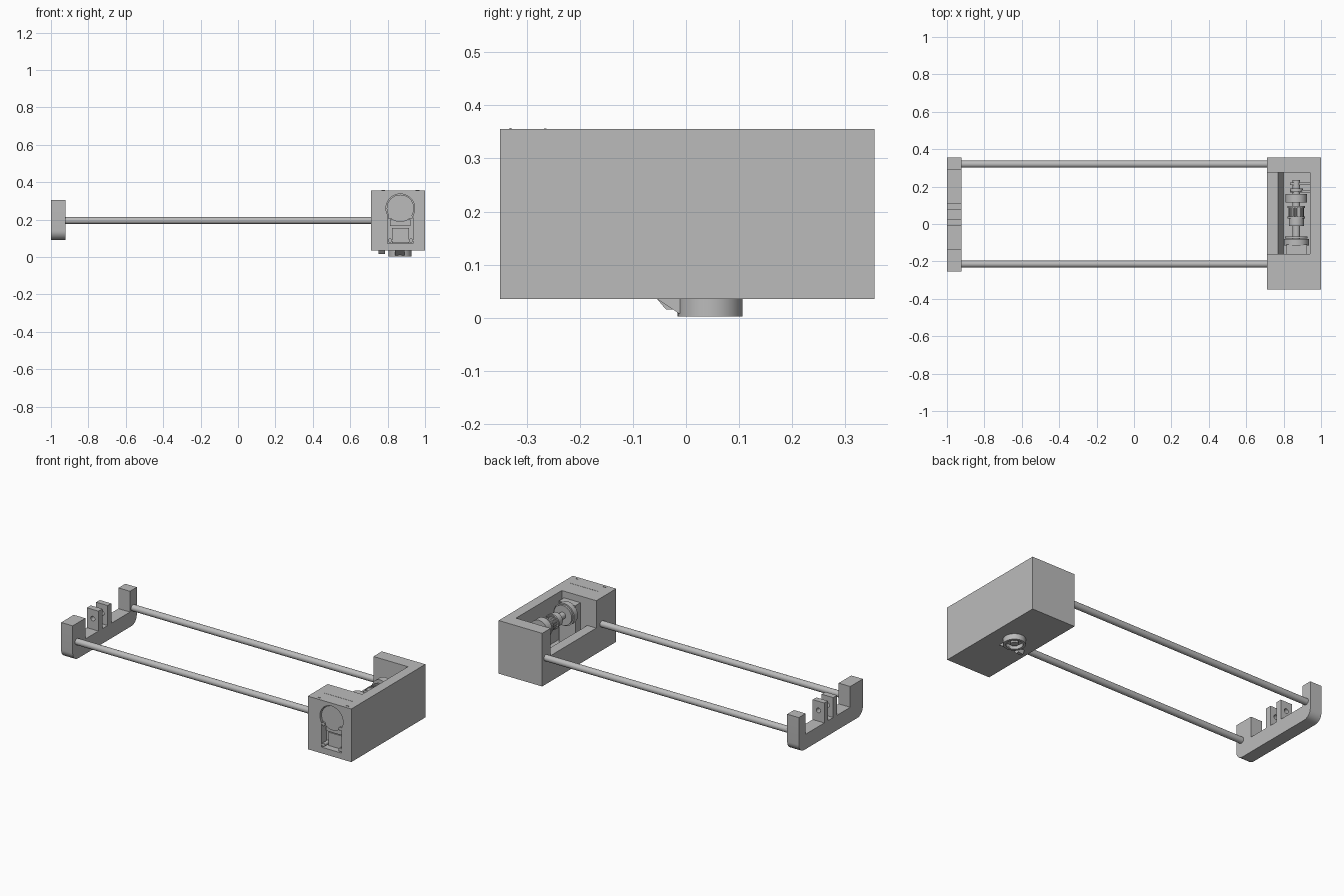
import bpy, bmesh, math
from mathutils import Vector

cube = bpy.data.objects.get("Cube")
if cube:
    bpy.data.objects.remove(cube, do_unlink=True)

grey = bpy.data.materials.new("plain_grey")
grey.use_nodes = True
grey.diffuse_color = (0.5, 0.5, 0.5, 1)
bsdf = next(n for n in grey.node_tree.nodes if n.type == 'BSDF_PRINCIPLED')
bsdf.inputs["Base Color"].default_value = grey.diffuse_color
bsdf.inputs["Roughness"].default_value = 0.6


def finish(name, bm):
    bmesh.ops.recalc_face_normals(bm, faces=bm.faces)
    mesh = bpy.data.meshes.new(name)
    bm.to_mesh(mesh)
    bm.free()
    mesh.materials.append(grey)
    ob = bpy.data.objects.new(name, mesh)
    bpy.context.collection.objects.link(ob)
    return ob


def smooth(ob):
    bpy.ops.object.select_all(action='DESELECT')
    ob.select_set(True)
    bpy.context.view_layer.objects.active = ob
    bpy.ops.object.shade_smooth_by_angle(angle=math.radians(35))
    return ob


def prism(name, profile, axis, lo, hi):
    """Extrude a 2D profile along an axis; profile uses the other two axes in order."""
    def place(p, d):
        v = list(p)
        v.insert("xyz".index(axis), d)
        return Vector(v)
    bm = bmesh.new()
    face = bm.faces.new([bm.verts.new(place(p, lo)) for p in profile])
    new = bmesh.ops.extrude_face_region(bm, geom=[face])["geom"]
    shift = place((0, 0), hi - lo)
    bmesh.ops.translate(bm, verts=[g for g in new if isinstance(g, bmesh.types.BMVert)], vec=shift)
    return finish(name, bm)


def box(name, x, y, z):
    return prism(name, [(x[0], y[0]), (x[1], y[0]), (x[1], y[1]), (x[0], y[1])], "z", *z)


def arc(cx, cy, r, start, end, n):
    angles = [math.radians(start + (end - start) * i / n) for i in range(n + 1)]
    return [(cx + r * math.cos(a), cy + r * math.sin(a)) for a in angles]


def rod(name, axis, centre, r, lo, hi, n=32):
    return smooth(prism(name, arc(*centre, r, 0, 360 * (n - 1) / n, n - 1), axis, lo, hi))


def cut(ob, cutter):
    cutter.hide_render = True
    mod = ob.modifiers.new("cut", 'BOOLEAN')
    mod.operation, mod.solver, mod.object = 'DIFFERENCE', 'EXACT', cutter
    bpy.context.view_layer.objects.active = ob
    bpy.ops.object.modifier_apply(modifier=mod.name)
    bpy.data.objects.remove(cutter, do_unlink=True)


CX, AXLE = 0.868, 0.26

# Housing with a tray-like cavity open at the top and inner side
housing = box("housing", (0.71, 1.0), (-0.35, 0.355), (0.035, 0.355))
cut(housing, prism("cavity_cutter", [(0.6, 0.19), (0.77, 0.19), (0.80, 0.07), (0.94, 0.07),
                                     (0.94, 0.45), (0.6, 0.45)], "y", -0.16, 0.275))
# Arched motor pocket in the front face
pocket = [(0.80, 0.072), (0.936, 0.072)] + arc(CX, AXLE, 0.077, -28, 208, 24)
cut(housing, prism("pocket_cutter", pocket, "y", -0.5, -0.30))
smooth(housing)

# Motor seen in the pocket
rod("motor_end", "y", (CX, AXLE), 0.073, -0.34, -0.29)
box("motor_bar", (CX - 0.055, CX + 0.055), (-0.325, -0.29), (0.165, 0.20))
box("motor_lower_body", (CX - 0.045, CX + 0.045), (-0.315, -0.29), (0.075, 0.155))
for sx in (-1, 1):
    for z in (0.088, 0.213):
        rod("pocket_screw", "y", (CX + sx * 0.056, z), 0.011, -0.348, -0.29, 12)
    box("top_corner_mark", (CX + sx * 0.092 - 0.01, CX + sx * 0.092 + 0.01),
        (-0.332, -0.328), (0.35, 0.357))
box("top_seam_mark", (0.765, 0.955), (-0.267, -0.263), (0.35, 0.356))

# Drive train along the cavity: name, radius, y start, y end
for name, r, lo, hi in [("gearbox_flange", 0.067, -0.115, -0.08), ("gearbox_step", 0.06, -0.078, -0.066),
                        ("drive_shaft", 0.02, -0.16, 0.235), ("coupling", 0.04, -0.01, 0.03),
                        ("pulley_inner_rim", 0.046, 0.03, 0.04), ("pulley_hub", 0.036, 0.04, 0.085),
                        ("pulley_outer_rim", 0.046, 0.085, 0.095), ("bearing_disc", 0.057, 0.115, 0.16),
                        ("end_collar", 0.035, 0.175, 0.19)]:
    rod(name, "y", (CX, AXLE), r, lo, hi)
for i in range(16):
    a = math.tau * i / 16
    rod("pulley_tooth", "y", (CX + 0.037 * math.cos(a), AXLE + 0.037 * math.sin(a)), 0.004, 0.04, 0.085, 6)
box("gearbox", (0.815, 0.925), (-0.16, -0.11), (0.07, 0.315))
box("bearing_stand", (0.83, 0.906), (0.12, 0.155), (0.07, 0.25))
for y in (0.175, 0.215):
    box("shaft_support", (0.835, 0.94), (y - 0.007, y + 0.007), (0.07, 0.275))

# Round foot and small lever below the housing
foot = rod("round_foot", "z", (CX - 0.002, 0.045), 0.061, 0.002, 0.04)
cut(foot, rod("foot_cutter", "z", (CX - 0.002, 0.045), 0.046, -0.1, 0.025))
smooth(foot)
rod("foot_hub", "z", (CX - 0.002, 0.045), 0.022, 0.006, 0.03)
prism("foot_wedge", [(-0.055, 0.036), (-0.013, 0.008), (0.0, 0.008), (0.0, 0.036)], "x", 0.84, 0.89)
prism("foot_lever", [(-0.055, 0.036), (-0.038, 0.016), (-0.02, 0.016), (-0.01, 0.036)], "x", 0.75, 0.785)

# Two long guide rods
for y in (0.32, -0.214):
    rod("guide_rod", "x", (y, 0.195), 0.019, -0.93, 0.715)

# End bracket with two end posts and rounded lower corners
outline = (arc(-0.205, 0.14, 0.05, 180, 270, 10) + arc(0.305, 0.14, 0.05, 270, 360, 10)
           + [(0.355, 0.305), (0.29, 0.305), (0.29, 0.18), (-0.135, 0.18), (-0.135, 0.305), (-0.255, 0.305)])
smooth(prism("end_bracket", outline, "x", -1.0, -0.923))

# Pierced tabs for the idler axle
for lo, hi in ((-0.01, 0.027), (0.078, 0.112)):
    tab = box("idler_tab", (-1.0, -0.923), (lo, hi), (0.175, 0.30))
    cut(tab, rod("tab_cutter", "y", (-0.961, 0.245), 0.014, lo - 0.1, hi + 0.1, 20))
    smooth(tab)
